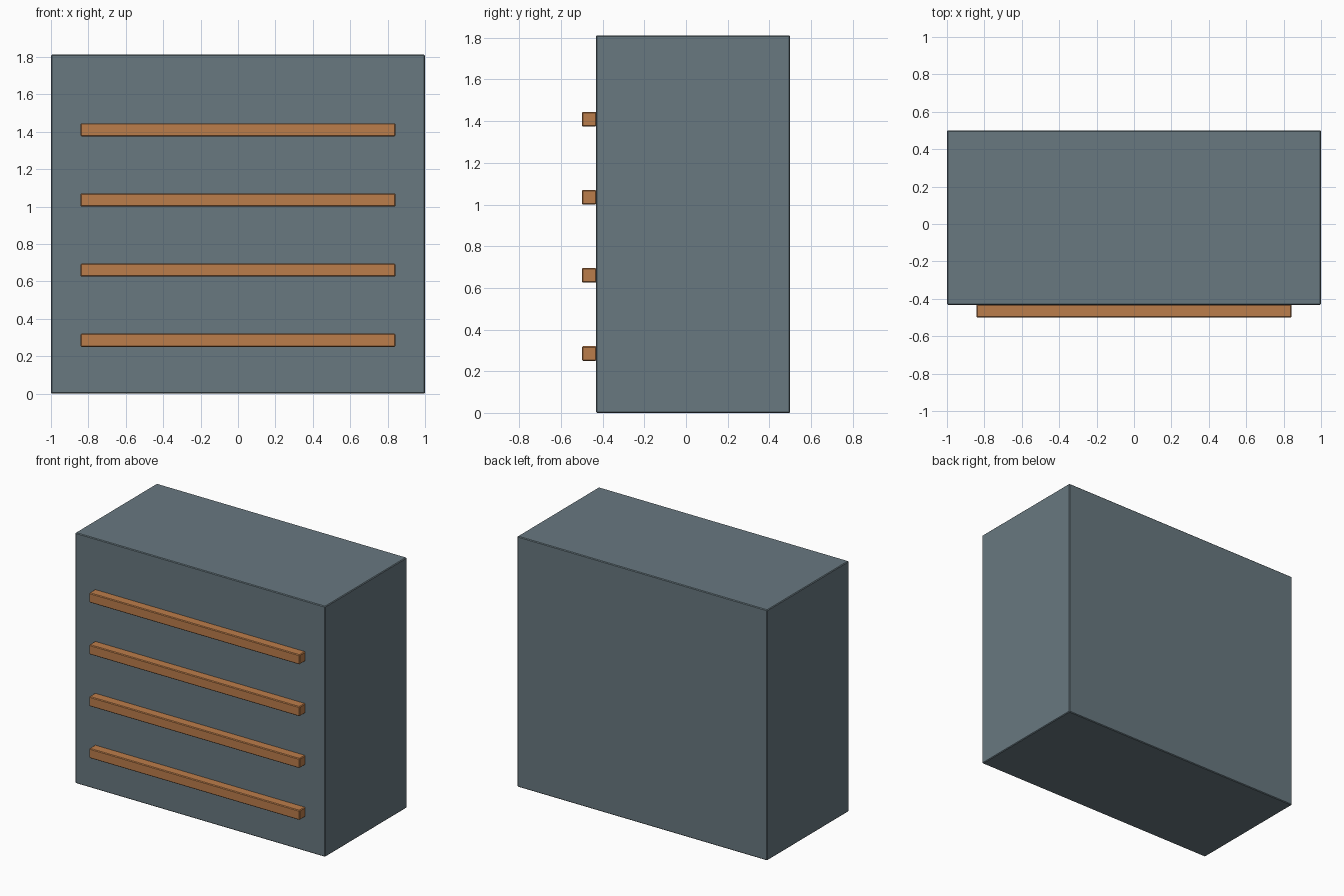
import bpy

if "Cube" in bpy.data.objects:
    bpy.data.objects.remove(bpy.data.objects["Cube"])


def material(name, color):
    m = bpy.data.materials.new(name)
    m.diffuse_color = (*color, 1)
    m.use_nodes = True
    m.node_tree.nodes["Principled BSDF"].inputs["Base Color"].default_value = m.diffuse_color
    return m


def box(name, lo, hi, mat, bevel):
    center = [(a + b) / 2 for a, b in zip(lo, hi)]
    bpy.ops.mesh.primitive_cube_add(size=1, location=center)
    ob = bpy.context.object
    ob.name = name
    ob.scale = [b - a for a, b in zip(lo, hi)]
    bpy.ops.object.transform_apply(location=False, rotation=False, scale=True)
    ob.data.materials.append(mat)
    # Tiny chamfer on every edge
    mod = ob.modifiers.new("edge_bevel", 'BEVEL')
    mod.width = bevel
    mod.segments = 1
    return ob


slate = material("slate", (0.138, 0.188, 0.216))
copper = material("copper", (0.50, 0.205, 0.07))

# Cabinet body
box("cabinet_body", (-1, -0.432, 0), (1, 0.5, 1.812), slate, 0.005)

# Four evenly spaced horizontal bars on the front
for i in range(4):
    z = 0.25 + i * 0.375
    box(f"front_bar_{i + 1}", (-0.842, -0.5, z), (0.842, -0.43, z + 0.07),
        copper, 0.005)
